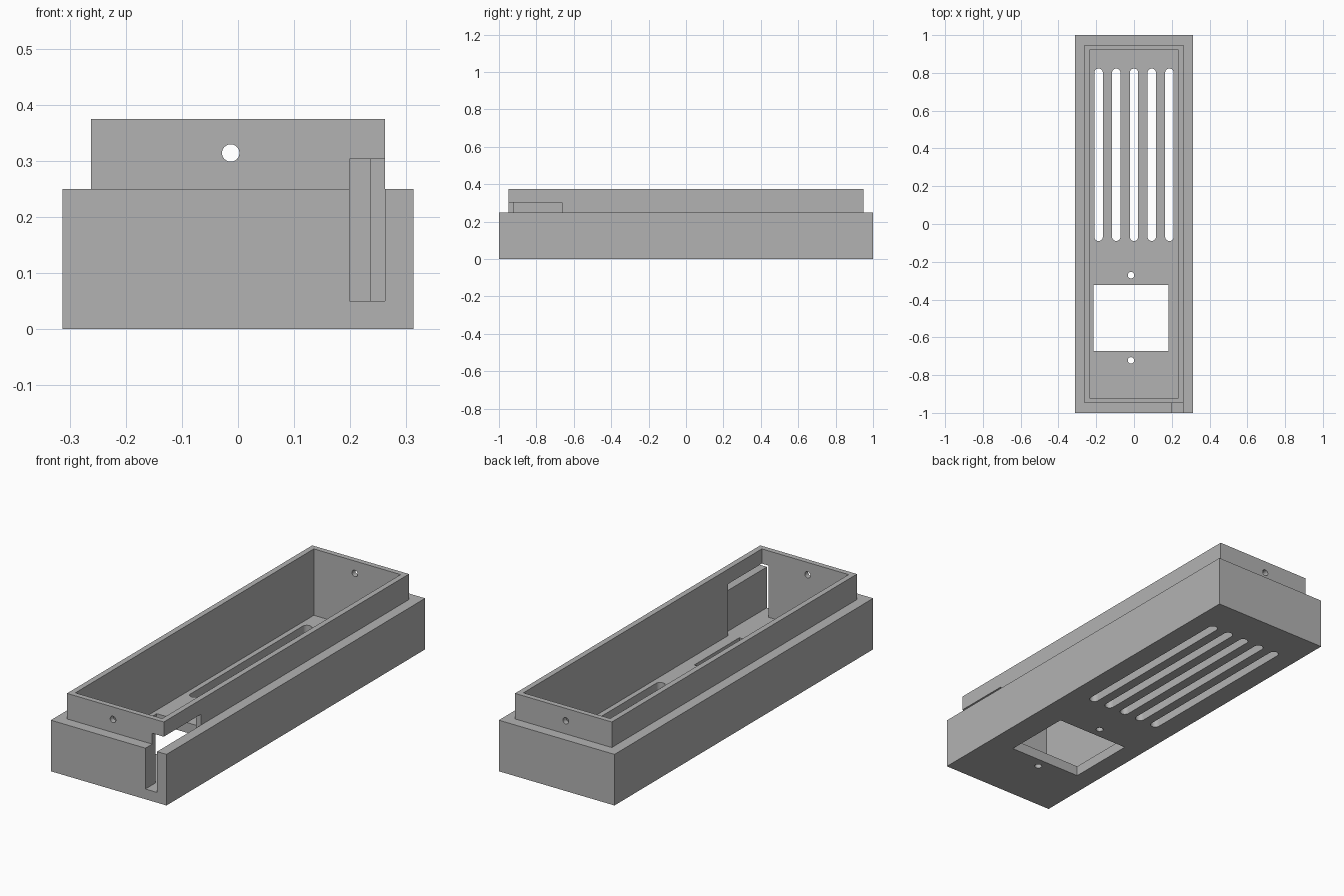
import bpy, math

if "Cube" in bpy.data.objects:
    bpy.data.objects.remove(bpy.data.objects["Cube"])

grey = bpy.data.materials.new("grey plastic")
grey.diffuse_color = (0.45, 0.45, 0.45, 1)
grey.use_nodes = True
grey.node_tree.nodes["Principled BSDF"].inputs["Base Color"].default_value = grey.diffuse_color


def box(name, x0, x1, y0, y1, z0, z1):
    bpy.ops.mesh.primitive_cube_add(size=1)
    o = bpy.context.object
    o.name = name
    for v in o.data.vertices:
        v.co = (x1 if v.co.x > 0 else x0, y1 if v.co.y > 0 else y0, z1 if v.co.z > 0 else z0)
    return o


def cylinder(name, r, depth, loc, rot=(0, 0, 0)):
    bpy.ops.mesh.primitive_cylinder_add(vertices=32, radius=r, depth=depth, location=loc, rotation=rot)
    o = bpy.context.object
    o.name = name
    return o


def apply_boolean(target, tool, operation="DIFFERENCE"):
    m = target.modifiers.new("bool", "BOOLEAN")
    m.operation, m.object, m.solver = operation, tool, "EXACT"
    bpy.context.view_layer.objects.active = target
    bpy.ops.object.modifier_apply(modifier=m.name)
    bpy.data.objects.remove(tool, do_unlink=True)


# Stepped body: wide base with a narrower raised rim
case = box("enclosure_case", -0.313, 0.313, -1, 1, 0, 0.25)
apply_boolean(case, box("rim", -0.262, 0.262, -0.948, 0.948, 0.1, 0.375), "UNION")

# Open cavity
apply_boolean(case, box("cavity", -0.235, 0.235, -0.922, 0.922, 0.05, 0.5))

# Cable notch through the front and along the right inner wall
apply_boolean(case, box("notch", 0.199, 0.262, -1.1, -0.662, 0.05, 0.303))

# Rectangular window in the floor
apply_boolean(case, box("window", -0.214, 0.182, -0.672, -0.323, -0.1, 0.1))

# Floor screw holes either side of the window
for y in (-0.722, -0.271):
    apply_boolean(case, cylinder("floor_hole", 0.017, 0.3, (-0.016, y, 0)))

# Screw holes through the rim ends
for y in (-0.93, 0.93):
    apply_boolean(case, cylinder("rim_hole", 0.0155, 0.2, (-0.013, y, 0.314), (math.pi / 2, 0, 0)))

# Five round-ended vent slots
R, Y0, Y1 = 0.0225, -0.09, 0.823
for i in range(-2, 3):
    x = i * 0.0938
    slot = box("vent_slot", x - R, x + R, Y0 + R, Y1 - R, -0.1, 0.1)
    for v in slot.data.vertices:
        v.co.x = x + (R if v.co.x > x else -R)
    for y in (Y0 + R, Y1 - R):
        apply_boolean(slot, cylinder("slot_end", R, 0.2, (x, y, 0)), "UNION")
    apply_boolean(case, slot)

case.data.materials.clear()
case.data.materials.append(grey)
for p in case.data.polygons:
    p.material_index = 0
bpy.ops.object.select_all(action="DESELECT")
case.select_set(True)
bpy.context.view_layer.objects.active = case
bpy.ops.object.shade_smooth_by_angle(angle=math.radians(30))
